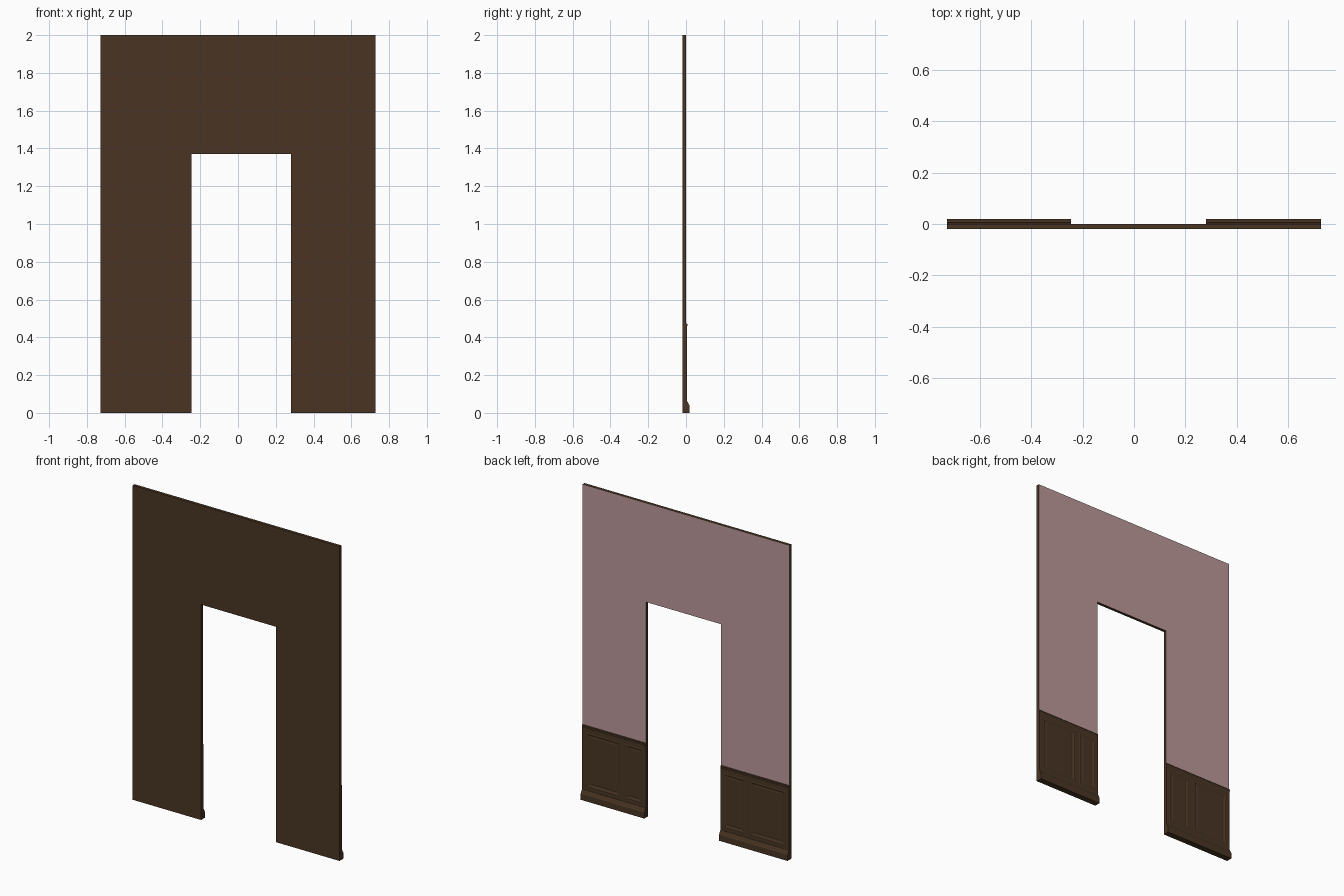
import bpy, bmesh

if "Cube" in bpy.data.objects:
    bpy.data.objects.remove(bpy.data.objects["Cube"])

BACK = 0.0       # rear (plastered) face of the wall
FRONT = -0.019


def material(name, rgb):
    m = bpy.data.materials.new(name)
    m.diffuse_color = (*rgb, 1.0)
    m.use_nodes = True
    m.node_tree.nodes["Principled BSDF"].inputs["Base Color"].default_value = m.diffuse_color
    return m


wood = material("dark wood", (0.067, 0.036, 0.017))
pink = material("dusty pink plaster", (0.50, 0.32, 0.325))


def finish(bm, name, mats):
    bmesh.ops.recalc_face_normals(bm, faces=bm.faces)
    me = bpy.data.meshes.new(name)
    bm.to_mesh(me)
    bm.free()
    for m in mats:
        me.materials.append(m)
    ob = bpy.data.objects.new(name, me)
    bpy.context.collection.objects.link(ob)
    return ob


def prism(bm, points, offset):
    """Closed solid from a planar outline moved by an offset."""
    f = bm.faces.new([bm.verts.new(p) for p in points])
    r = bmesh.ops.extrude_face_region(bm, geom=[f], use_keep_orig=True)
    verts = [g for g in r["geom"] if isinstance(g, bmesh.types.BMVert)]
    bmesh.ops.translate(bm, verts=verts, vec=offset)


def box(bm, x0, x1, z0, z1, y0, y1):
    prism(bm, [(x0, y0, z0), (x1, y0, z0), (x1, y0, z1), (x0, y0, z1)],
          (0, y1 - y0, 0))


def moulding(name, x0, x1, profile):
    """Run a (y, z) profile along x."""
    bm = bmesh.new()
    prism(bm, [(x0, y, z) for y, z in profile], (x1 - x0, 0, 0))
    return finish(bm, name, [wood])


# Wall with the door opening; only the rear face is plastered
bm = bmesh.new()
outline = [(-0.728, 0), (-0.246, 0), (-0.246, 1.37), (0.28, 1.37),
           (0.28, 0), (0.728, 0), (0.728, 2), (-0.728, 2)]
prism(bm, [(x, FRONT, z) for x, z in outline], (0, BACK - FRONT, 0))
bmesh.ops.recalc_face_normals(bm, faces=bm.faces)
for f in bm.faces:
    f.material_index = 1 if f.normal.y > 0.5 else 0
finish(bm, "wall", [wood, pink])

# Wainscot profiles and panel levels
BASE = [(BACK, 0), (0.019, 0), (0.019, 0.038), (0.015, 0.044),
        (0.011, 0.054), (0.006, 0.062), (BACK, 0.062)]
CAP = [(BACK, 0.445), (0.004, 0.447), (0.004, 0.456), (0.007, 0.461),
       (0.007, 0.469), (0.004, 0.473), (BACK, 0.473)]
STEPS = [(0, 0.004), (0.004, 0.0055), (0.010, 0.004), (0.015, 0.001),
         (0.021, 0.001), (0.027, 0.0025)]
Z0, Z1 = 0.085, 0.43


def panel(name, x0, x1):
    """Moulded panel lofted from concentric rectangles."""
    bm = bmesh.new()
    prev = None
    for d, y in STEPS:
        ring = [bm.verts.new(p) for p in (
            (x0 + d, y, Z0 + d), (x0 + d, y, Z1 - d),
            (x1 - d, y, Z1 - d), (x1 - d, y, Z0 + d))]
        if prev:
            for i in range(4):
                j = (i + 1) % 4
                bm.faces.new((prev[i], prev[j], ring[j], ring[i]))
        prev = ring
    bm.faces.new(prev)
    ob = finish(bm, name, [wood])
    if ob.data.polygons[-1].normal.y < 0:
        ob.data.flip_normals()


# Each side of the door: skirting, chair rail, frame and two panels
for side, x0, x1, panels in (
        ("left", -0.728, -0.246, [(-0.70, -0.455), (-0.417, -0.268)]),
        ("right", 0.28, 0.728, [(0.302, 0.42), (0.458, 0.70)])):
    moulding(side + "_skirting", x0, x1, BASE)
    moulding(side + "_chair_rail", x0, x1, CAP)
    bm = bmesh.new()
    box(bm, x0, x1, 0.06, Z0, BACK, 0.004)
    box(bm, x0, x1, Z1, 0.447, BACK, 0.004)
    edges = [x0] + [x for p in panels for x in p] + [x1]
    for a, b in zip(edges[::2], edges[1::2]):
        box(bm, a, b, Z0, Z1, BACK, 0.004)
    finish(bm, side + "_panel_frame", [wood])
    for i, (a, b) in enumerate(panels):
        panel(f"{side}_panel_{i + 1}", a, b)
